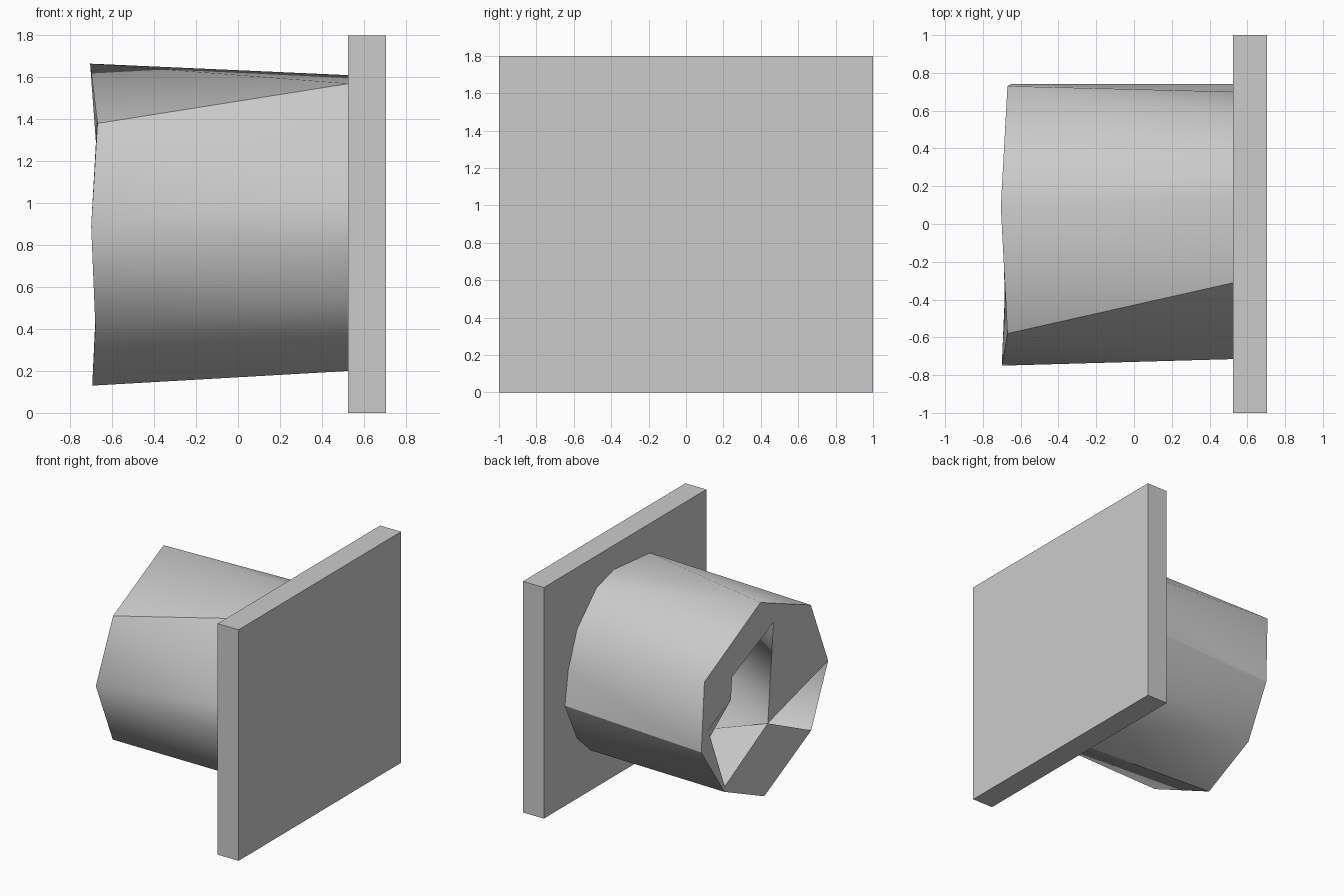
import bpy, bmesh
from math import atan2, cos, sin, radians, tau

cube = bpy.data.objects.get("Cube")
if cube:
    bpy.data.objects.remove(cube, do_unlink=True)

# One plain grey for everything
grey = bpy.data.materials.new("plain_grey")
grey.use_nodes = True
grey.diffuse_color = (0.6, 0.6, 0.6, 1)
grey.node_tree.nodes["Principled BSDF"].inputs["Base Color"].default_value = (0.6, 0.6, 0.6, 1)

MID_Z = 0.9       # height of the tube axis
JOIN_X = 0.53     # tube ends just inside the plate


def finish(bm, name):
    bmesh.ops.recalc_face_normals(bm, faces=bm.faces)
    mesh = bpy.data.meshes.new(name)
    bm.to_mesh(mesh)
    bm.free()
    mesh.materials.append(grey)
    obj = bpy.data.objects.new(name, mesh)
    bpy.context.collection.objects.link(obj)
    return obj


def angle(v):
    return atan2(v.co.z - MID_Z, v.co.y) % tau


def stitch(bm, ring_a, ring_b):
    """Join two rings of any vertex counts with triangles, matched by angle."""
    a, b = sorted(ring_a, key=angle), sorted(ring_b, key=angle)

    def at(ring, k):
        return angle(ring[k % len(ring)]) + tau * (k // len(ring))

    i = j = 0
    while i < len(a) or j < len(b):
        step_a = at(a, i) + at(a, i + 1)
        step_b = at(b, j) + at(b, j + 1)
        va, vb = a[i % len(a)], b[j % len(b)]
        if j >= len(b) or (i < len(a) and step_a <= step_b):
            i += 1
            bm.faces.new((va, a[i % len(a)], vb))
        else:
            j += 1
            bm.faces.new((va, b[j % len(b)], vb))


# Square back plate
bm = bmesh.new()
bmesh.ops.create_cube(bm, size=1)
bmesh.ops.scale(bm, vec=(0.18, 2, 1.8), verts=bm.verts)
bmesh.ops.translate(bm, vec=(0.615, 0, MID_Z), verts=bm.verts)
finish(bm, "wall_plate")

# Hollow tube: uneven eight-sided mouth lofted to a rounder base
bm = bmesh.new()
rim = [bm.verts.new(p) for p in (
    (-0.67, 0.73, 1.28), (-0.705, 0.09, 1.665), (-0.67, -0.58, 1.38), (-0.70, -0.75, 0.89),
    (-0.68, -0.57, 0.41), (-0.695, 0.03, 0.13), (-0.68, 0.50, 0.34), (-0.65, 0.74, 0.73))]
hole = [bm.verts.new(p) for p in (
    (-0.67, 0.39, 1.19), (-0.67, -0.12, 1.42), (-0.67, -0.05, 0.66),
    (-0.67, 0.48, 0.37), (-0.66, 0.67, 0.88), (-0.66, 0.39, 1.01))]
outer_base = [bm.verts.new((JOIN_X, y, z)) for y, z in (
    (-0.31, 1.57), (0.14, 1.61), (0.35, 1.55), (0.59, 1.32), (0.70, 1.04), (0.74, 0.78),
    (0.59, 0.47), (0.42, 0.31), (0.16, 0.20), (-0.15, 0.20), (-0.43, 0.33), (-0.62, 0.54),
    (-0.70, 0.78), (-0.715, 1.03))]
inner_base = [bm.verts.new((JOIN_X, 0.62 * cos(t), MID_Z + 0.62 * sin(t)))
              for t in (radians(115) + tau * k / 16 for k in range(16))]
for first, second in ((rim, outer_base), (rim, hole), (hole, inner_base), (outer_base, inner_base)):
    stitch(bm, first, second)

# Normals are set while the shell is closed, then one rim triangle is left open
bmesh.ops.recalc_face_normals(bm, faces=bm.faces)
gap = {rim[3], rim[4], hole[2]}
bmesh.ops.delete(bm, geom=[f for f in bm.faces if set(f.verts) == gap], context="FACES_ONLY")
tube = finish(bm, "hollow_tube")

# Soft shading round the walls, crisp mouth edges
bpy.ops.object.select_all(action="DESELECT")
tube.select_set(True)
bpy.context.view_layer.objects.active = tube
bpy.ops.object.shade_smooth_by_angle(angle=radians(25))
